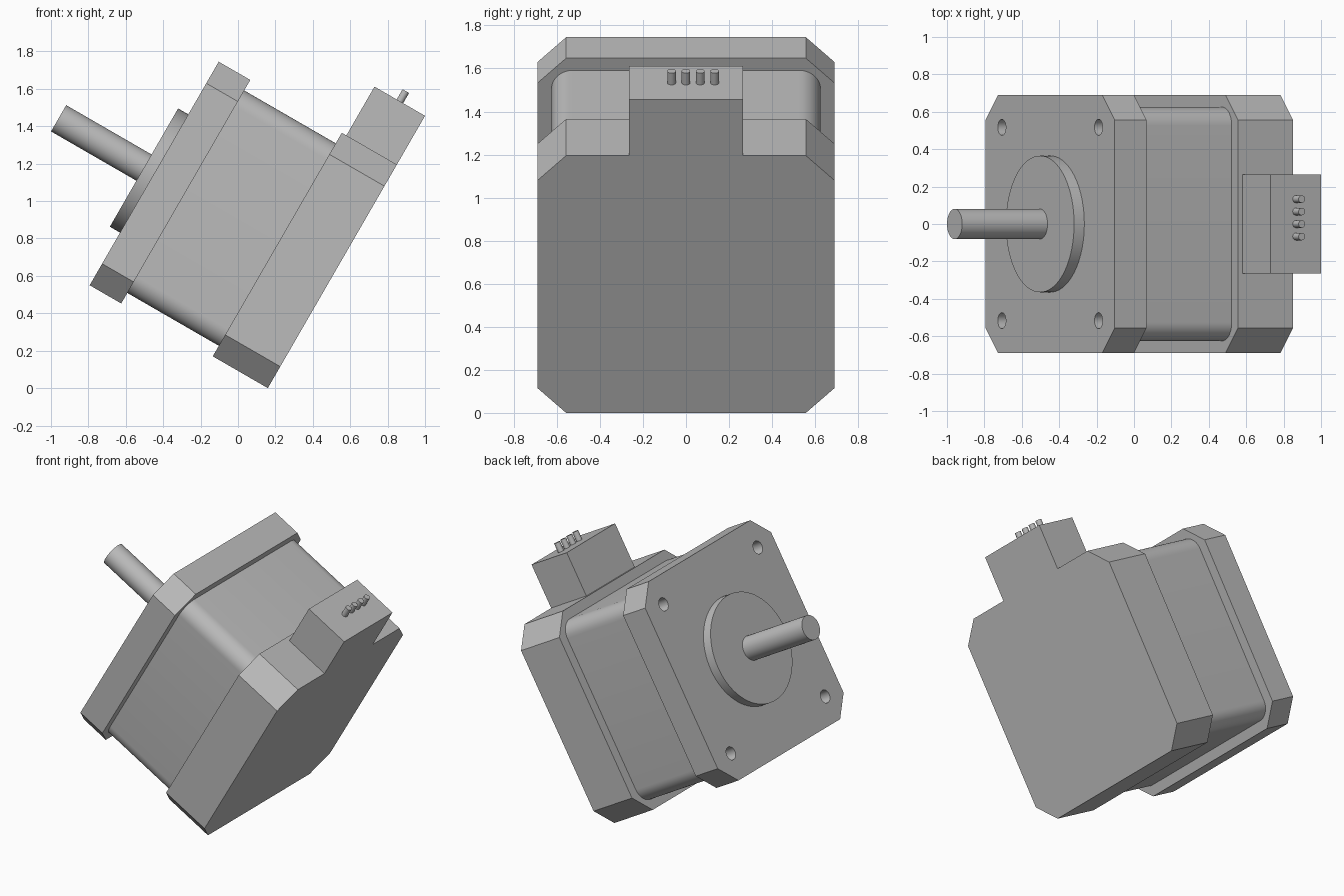
import bpy, bmesh
from math import sin, cos, pi, radians
from mathutils import Matrix

cube = bpy.data.objects.get("Cube")
if cube:
    bpy.data.objects.remove(cube, do_unlink=True)

# Motor frame: local z runs from the back face to the shaft tip, tilted 30 degrees up
HALF = 0.69
CAP_TOP, PLATE_BOTTOM, PLATE_TOP, BOSS_TOP, SHAFT_TIP = 0.34, 0.905, 1.10, 1.163, 1.69
TILT = Matrix.Translation((0.5045, 0, 0.5976)) @ Matrix.Rotation(radians(-60), 4, 'Y')

metal = bpy.data.materials.new("plain grey metal")
metal.use_nodes = True
GREY = (0.5, 0.5, 0.5, 1)
metal.diffuse_color = GREY
metal.node_tree.nodes["Principled BSDF"].inputs["Base Color"].default_value = GREY


def prism(name, outline, low, high, frame=TILT):
    """Extrude a closed outline along local z."""
    bm = bmesh.new()
    base = bm.faces.new([bm.verts.new((x, y, low)) for x, y in outline])
    top = bmesh.ops.extrude_face_region(bm, geom=[base])["geom"]
    bmesh.ops.translate(bm, vec=(0, 0, high - low),
                        verts=[g for g in top if isinstance(g, bmesh.types.BMVert)])
    bmesh.ops.recalc_face_normals(bm, faces=bm.faces)
    bm.transform(frame)
    mesh = bpy.data.meshes.new(name)
    bm.to_mesh(mesh)
    bm.free()
    mesh.materials.append(metal)
    obj = bpy.data.objects.new(name, mesh)
    bpy.context.collection.objects.link(obj)
    return obj


def circle(radius, cx=0, cy=0, sides=48):
    return [(cx + radius * cos(2 * pi * i / sides), cy + radius * sin(2 * pi * i / sides))
            for i in range(sides)]


def corner_square(half, size, steps, rounded):
    """Square outline with rounded or chamfered corners."""
    points = []
    for quarter in range(4):
        mid = pi / 4 + quarter * pi / 2
        sx = 1 if cos(mid) > 0 else -1
        sy = 1 if sin(mid) > 0 else -1
        for i in range(steps + 1):
            a = (quarter + i / steps) * pi / 2
            points.append((sx * (half - size) + size * cos(a),
                           sy * (half - size) + size * sin(a)))
    return points


chamfered = corner_square(HALF, 0.133, 1, False)

# Housing
back_cap = prism("back_cap", chamfered, 0, CAP_TOP)
body = prism("body", corner_square(0.625, 0.1, 10, True), CAP_TOP, PLATE_BOTTOM)
front_plate = prism("front_plate", chamfered, PLATE_BOTTOM, PLATE_TOP)

# Screw holes in the front plate
for sx in (-1, 1):
    for sy in (-1, 1):
        cutter = prism("hole_cutter", circle(0.043, sx * 0.517, sy * 0.517, 24),
                       PLATE_BOTTOM - 0.05, PLATE_TOP + 0.05)
        cutter.hide_render = True
        cut = front_plate.modifiers.new("hole", 'BOOLEAN')
        cut.operation = 'DIFFERENCE'
        cut.solver = 'EXACT'
        cut.object = cutter
        bpy.context.view_layer.update()
        graph = bpy.context.evaluated_depsgraph_get()
        drilled = bpy.data.meshes.new_from_object(front_plate.evaluated_get(graph))
        front_plate.modifiers.clear()
        front_plate.data = drilled
        bpy.data.objects.remove(cutter, do_unlink=True)

# Pilot boss and shaft
boss = prism("pilot_boss", circle(0.365, sides=72), PLATE_TOP, BOSS_TOP)
shaft = prism("shaft", circle(0.081), BOSS_TOP, SHAFT_TIP)

# Connector block, flush with the back face
TOP, WIDE = 0.991, 0.265
connector = prism("connector", [(HALF, -WIDE), (TOP, -WIDE), (TOP, WIDE), (HALF, WIDE)], 0, 0.312)

# Row of pins standing on the connector
pins = []
for i in range(4):
    stand = TILT @ Matrix.Translation((TOP, -0.067 + i * 0.0667, 0.155)) @ Matrix.Rotation(pi / 2, 4, 'Y')
    pins.append(prism(f"pin_{i + 1}", circle(0.02, sides=20), 0, 0.063, stand))

# Smooth curved walls, keep edges sharp
bpy.ops.object.select_all(action='DESELECT')
for obj in [back_cap, body, front_plate, boss, shaft, connector] + pins:
    obj.select_set(True)
bpy.context.view_layer.objects.active = body
bpy.ops.object.shade_smooth_by_angle(angle=radians(30))
